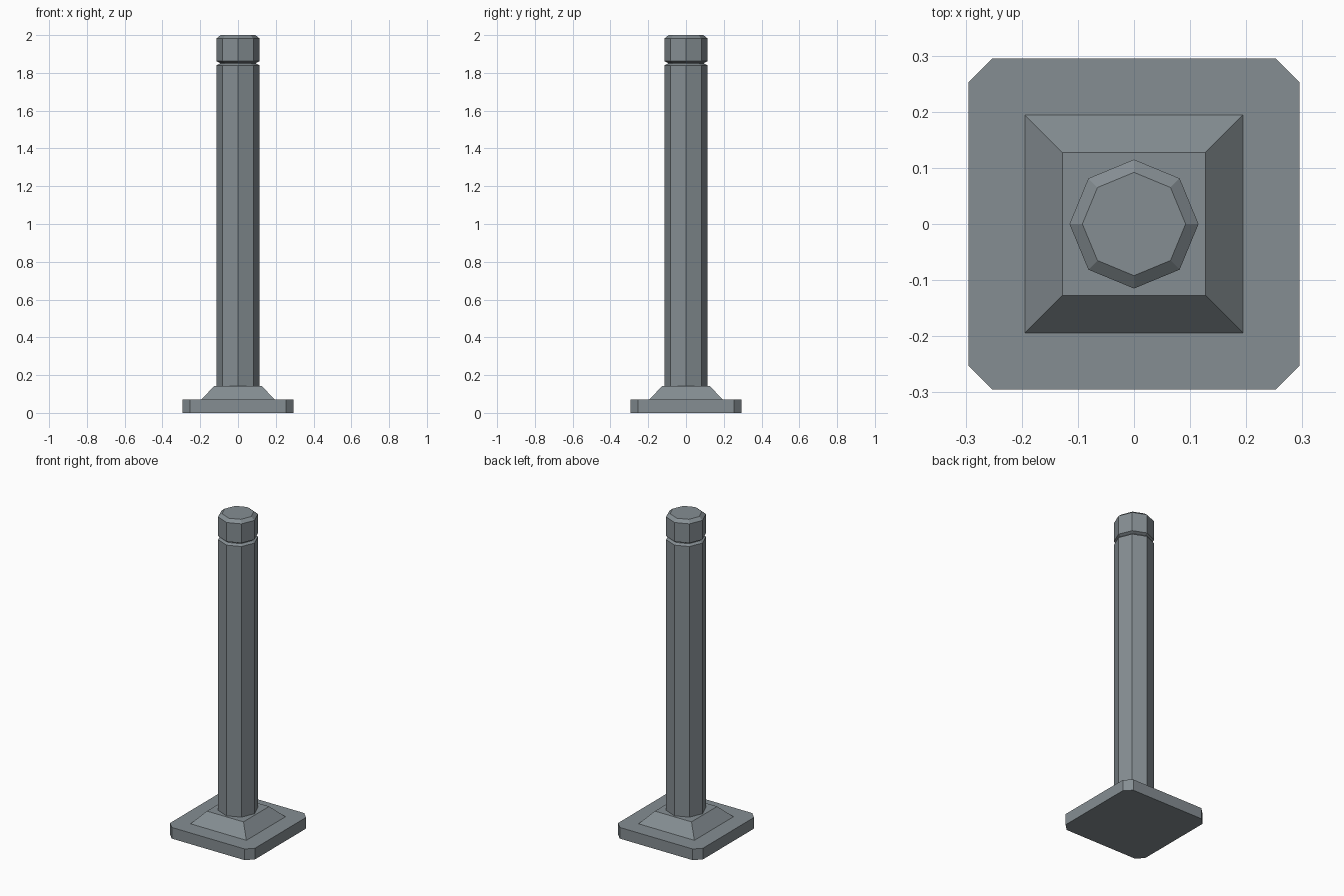
import bpy, bmesh, math

if "Cube" in bpy.data.objects:
    bpy.data.objects.remove(bpy.data.objects["Cube"])

grey = bpy.data.materials.new("steel_grey")
grey.diffuse_color = (0.235, 0.270, 0.290, 1)
grey.use_nodes = True
grey.node_tree.nodes["Principled BSDF"].inputs["Base Color"].default_value = grey.diffuse_color


def loft(name, rings):
    """Flat-shaded solid through a stack of equal-length rings."""
    bm = bmesh.new()
    loops = [[bm.verts.new(p) for p in ring] for ring in rings]
    n = len(loops[0])
    for a, b in zip(loops, loops[1:]):
        for i in range(n):
            j = (i + 1) % n
            bm.faces.new((a[i], a[j], b[j], b[i]))
    bm.faces.new(loops[0][::-1])
    bm.faces.new(loops[-1])
    bmesh.ops.recalc_face_normals(bm, faces=bm.faces)
    mesh = bpy.data.meshes.new(name)
    bm.to_mesh(mesh)
    bm.free()
    mesh.materials.append(grey)
    obj = bpy.data.objects.new(name, mesh)
    bpy.context.collection.objects.link(obj)
    return obj


def polygon(r, z, n):
    return [(r * math.cos(2 * math.pi * i / n), r * math.sin(2 * math.pi * i / n), z)
            for i in range(n)]


def square(h, z):
    return [(-h, -h, z), (h, -h, z), (h, h, z), (-h, h, z)]


def clipped_square(h, c, z):
    k = h - c
    return [(-k, -h, z), (k, -h, z), (h, -k, z), (h, k, z),
            (k, h, z), (-k, h, z), (-h, k, z), (-h, -k, z)]


# Base plate with clipped corners
loft("base_plate", [clipped_square(0.295, 0.042, z) for z in (0, 0.07)])

# Sloped plinth
loft("plinth", [square(0.194, 0.07), square(0.127, 0.142)])

# Octagonal post with a groove below the bevelled cap
profile = [(0.115, 0.138), (0.115, 1.84), (0.096, 1.849),
           (0.096, 1.853), (0.115, 1.862), (0.115, 1.982), (0.092, 2.0)]
loft("post", [polygon(r, z, 8) for r, z in profile])
